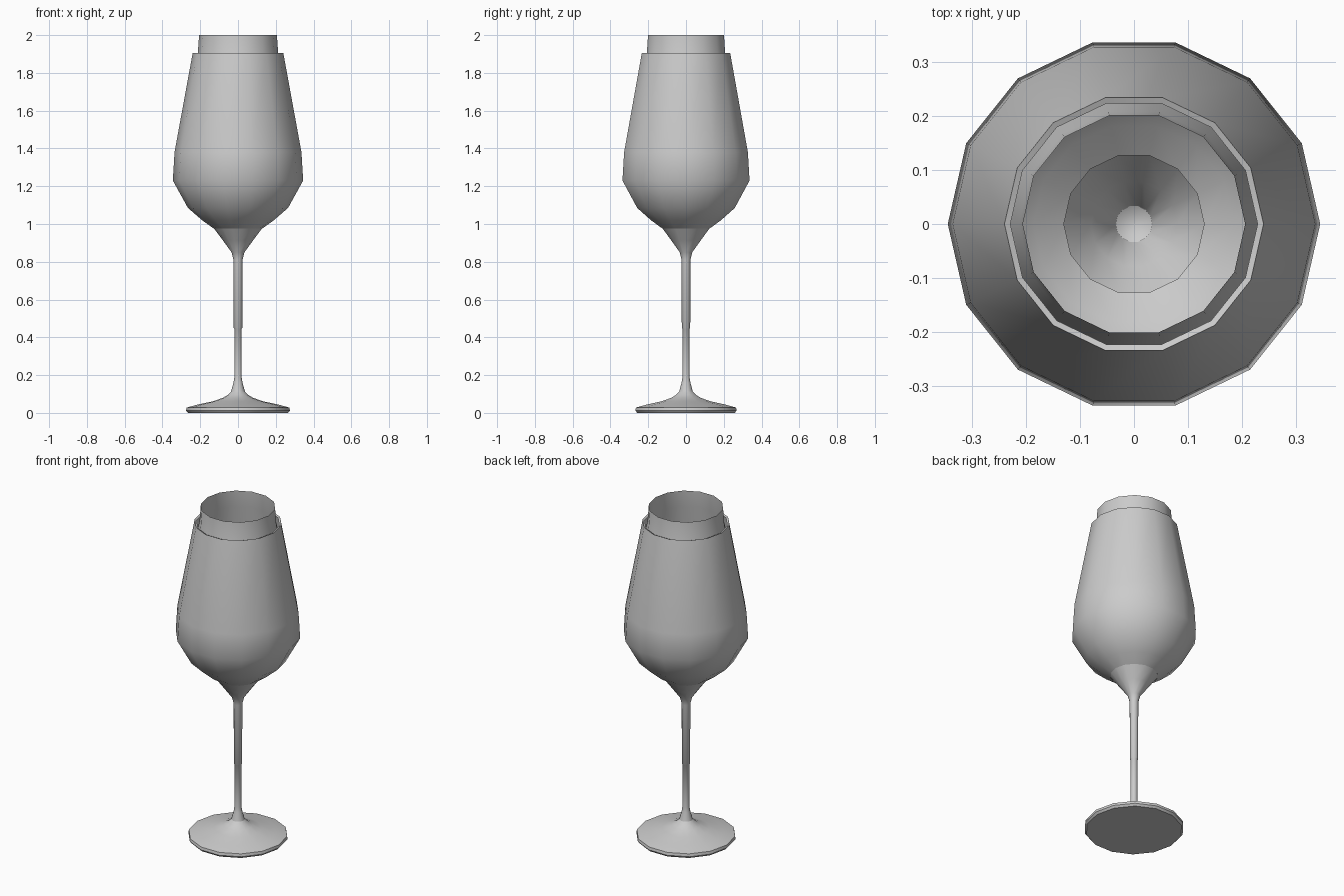
import bpy, math

if "Cube" in bpy.data.objects:
    bpy.data.objects.remove(bpy.data.objects["Cube"])

SIDES = 14


def lathe(name, profile, cap_bottom=False):
    """Revolve (radius, height) points around z."""
    verts, faces = [], []
    for r, z in profile:
        for i in range(SIDES):
            a = 2 * math.pi * i / SIDES
            verts.append((r * math.cos(a), r * math.sin(a), z))
    for k in range(len(profile) - 1):
        for i in range(SIDES):
            j = (i + 1) % SIDES
            a, b = k * SIDES, (k + 1) * SIDES
            faces.append((a + i, a + j, b + j, b + i))
    if cap_bottom:
        faces.append(tuple(reversed(range(SIDES))))
    mesh = bpy.data.meshes.new(name)
    mesh.from_pydata(verts, [], faces)
    obj = bpy.data.objects.new(name, mesh)
    bpy.context.collection.objects.link(obj)
    bpy.ops.object.select_all(action='DESELECT')
    obj.select_set(True)
    bpy.context.view_layer.objects.active = obj
    bpy.ops.object.shade_smooth_by_angle(angle=math.radians(40))
    return obj


# Foot: thin disc rising to a collar
lathe("foot", [(0.265, 0.0), (0.275, 0.012), (0.272, 0.028), (0.21, 0.045),
               (0.13, 0.062), (0.08, 0.08), (0.055, 0.095), (0.037, 0.113)],
      cap_bottom=True)

# Stem: slender, slightly stepped, flaring into the bowl
lathe("stem", [(0.037, 0.113), (0.024, 0.16), (0.019, 0.19), (0.019, 0.445),
               (0.023, 0.45), (0.024, 0.81), (0.034, 0.85), (0.08, 0.913),
               (0.13, 0.98)])
# Rounded floor inside the top of the stem
lathe("stem_floor", [(0.002, 0.84), (0.02, 0.842), (0.034, 0.85)], cap_bottom=True)

# Outer bowl, with a rim folded inwards
lathe("bowl", [(0.13, 0.977), (0.19, 1.02), (0.265, 1.085), (0.345, 1.23),
               (0.336, 1.38), (0.24, 1.905), (0.229, 1.9)])

# Inner wall, rising above the rim
lathe("inner_wall", [(0.13, 0.985), (0.186, 1.03), (0.258, 1.095), (0.335, 1.235),
                     (0.326, 1.38), (0.213, 1.9), (0.206, 2.0)])
